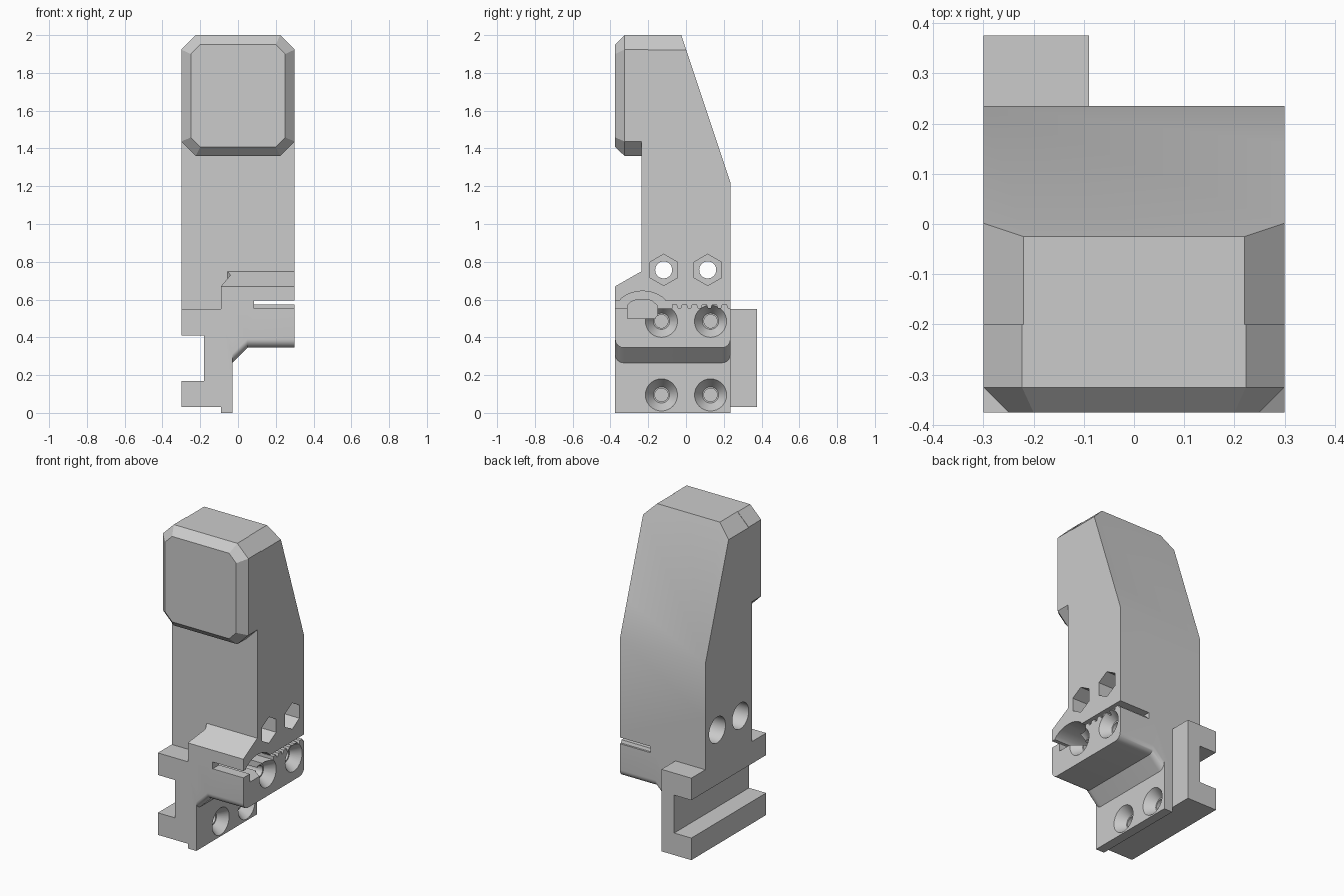
import bpy, bmesh
from math import sin, cos, pi, radians

cube = bpy.data.objects.get("Cube")
if cube:
    bpy.data.objects.remove(cube, do_unlink=True)

grey = bpy.data.materials.new("mid_grey")
grey.use_nodes = True
grey.diffuse_color = (0.6, 0.6, 0.6, 1)
grey.node_tree.nodes["Principled BSDF"].inputs["Base Color"].default_value = (0.6, 0.6, 0.6, 1)


def loft(name, rings):
    """Closed solid through matching rings of points."""
    bm = bmesh.new()
    loops = [[bm.verts.new(p) for p in ring] for ring in rings]
    n = len(loops[0])
    for a, b in zip(loops, loops[1:]):
        for i in range(n):
            j = (i + 1) % n
            bm.faces.new((a[i], a[j], b[j], b[i]))
    bm.faces.new(loops[0][::-1])
    bm.faces.new(loops[-1])
    bmesh.ops.recalc_face_normals(bm, faces=bm.faces)
    mesh = bpy.data.meshes.new(name)
    bm.to_mesh(mesh)
    bm.free()
    obj = bpy.data.objects.new(name, mesh)
    bpy.context.collection.objects.link(obj)
    mesh.materials.append(grey)
    return obj


def along_x(name, profile, x0, x1):
    return loft(name, [[(x, y, z) for y, z in profile] for x in (x0, x1)])


def along_y(name, profile, y0, y1):
    return loft(name, [[(x, y, z) for x, z in profile] for y in (y0, y1)])


def circle(y, z, r, n=32):
    return [(y + r * sin(2 * pi * i / n), z + r * cos(2 * pi * i / n)) for i in range(n)]


def turned(name, y, z, steps):
    """Round cutter along x from (x, radius) steps."""
    return loft(name, [[(x, a, b) for a, b in circle(y, z, r)] for x, r in steps])


def combine(obj, others, operation):
    for other in others:
        mod = obj.modifiers.new(other.name, "BOOLEAN")
        mod.operation, mod.solver, mod.object = operation, "EXACT", other
        bpy.context.view_layer.update()
        result = bpy.data.meshes.new_from_object(
            obj.evaluated_get(bpy.context.evaluated_depsgraph_get()))
        obj.modifiers.clear()
        obj.data = result
        bpy.data.objects.remove(other, do_unlink=True)


def octagon(half, low, high, cut):
    return [(-half, low + cut), (-half + cut, low), (half - cut, low), (half, low + cut),
            (half, high - cut), (half - cut, high), (-half + cut, high), (-half, high - cut)]


# Tall tower with a sloping back, top corners trimmed by an octagonal envelope
body = along_x("clamp_body", [(-0.235, 0.55), (0.235, 0.55), (0.235, 1.22),
                              (-0.025, 2.0), (-0.235, 2.0)], -0.3, 0.3)
envelope = along_y("envelope", [(-0.3, 0.5), (0.3, 0.5), (0.3, 1.92), (0.22, 2.0),
                                (-0.22, 2.0), (-0.3, 1.92)], -0.5, 0.5)
combine(body, [envelope], "INTERSECT")

# Chamfered head pad
outer, inner = octagon(0.3, 1.36, 2.0, 0.077), octagon(0.25, 1.408, 1.95, 0.05)
head = loft("head_pad", [[(x, y, z) for x, z in ring]
                         for ring, y in ((outer, -0.2), (outer, -0.325), (inner, -0.375))])

# Clamp block with rounded lower edges and a sloping underside
r = 0.045
low_edge = [(-0.375 + r - r * cos(a), 0.345 + r - r * sin(a))
            for a in (pi / 2 * i / 8 for i in range(9))]
low_edge += [(-0.14 - y, z) for y, z in reversed(low_edge)]


def block_section(x, drop):
    return [(x, y, z - drop) for y, z in low_edge] + [(x, 0.235, 0.62), (x, -0.375, 0.62)]


block = loft("clamp_block", [block_section(-0.09, 0.14), block_section(0.05, 0),
                             block_section(0.3, 0)])

# Sloped ledge between block and tower
plan = [(-0.09, -0.375), (0.3, -0.375), (0.3, -0.225), (-0.06, -0.225), (-0.04, -0.27)]
ledge = loft("ledge", [[(x, y, 0.58) for x, y in plan],
                       [(x, y, 0.67 + (y + 0.375) * 0.57) for x, y in plan]])

# Backing plate and grooved rail
plate = along_y("backing_plate", [(-0.09, 0), (-0.03, 0), (-0.03, 0.6), (-0.09, 0.6)],
                -0.375, 0.235)
rail = along_y("rail", [(-0.3, 0.03), (-0.09, 0.03), (-0.09, 0.55), (-0.3, 0.55),
                        (-0.3, 0.41), (-0.18, 0.41), (-0.18, 0.17), (-0.3, 0.17)],
               -0.375, 0.375)
combine(body, [head, block, ledge, plate, rail], "UNION")

# Belt slot: arched roof and toothed floor
roof = [(0.3, 0.595)] + [(-0.23 + 0.12 * cos(pi * i / 12), 0.595 + 0.05 * sin(pi * i / 12) ** 1.5)
                         for i in range(13)] + [(-0.45, 0.595)]
floor = [(-0.45, 0.552), (-0.075, 0.552)]
for i in range(6):
    y = -0.075 + i * 0.053
    floor += [(y, 0.573), (y + 0.027, 0.573), (y + 0.033, 0.555), (y + 0.047, 0.555)]
floor += [(0.3, 0.573)]
cutters = [along_x("belt_slot", roof + floor, 0.085, 0.4)]

# Deeper pocket under the arch
cutters.append(along_x("belt_pocket", [(-0.31, 0.5), (-0.15, 0.5), (-0.15, 0.565), (-0.175, 0.59),
                                       (-0.2, 0.6), (-0.26, 0.6), (-0.29, 0.588), (-0.31, 0.57)],
                       0.0, 0.4))

# Cross bolts: hexagonal nut pocket on one side, round recess on the other
for y in (-0.118, 0.115):
    cutters += [turned("bolt_hole", y, 0.757, [(-0.4, 0.082), (-0.2, 0.082), (-0.2, 0.045), (0.4, 0.045)]),
                along_x("nut_pocket", circle(y, 0.757, 0.083, 6), 0.18, 0.4)]

# Countersunk screw holes in block and plate
for y in (-0.13, 0.13):
    for z, x in ((0.485, 0.3), (0.095, -0.03)):
        cutters.append(turned("screw_hole", y, z, [(-0.22, 0.035), (x - 0.06, 0.035), (x - 0.06, 0.043),
                                                   (x, 0.085), (x + 0.05, 0.085)]))
combine(body, cutters, "DIFFERENCE")

# Smooth shading with sharp edges kept
bpy.ops.object.select_all(action="DESELECT")
body.select_set(True)
bpy.context.view_layer.objects.active = body
bpy.ops.object.shade_smooth_by_angle(angle=radians(30))
